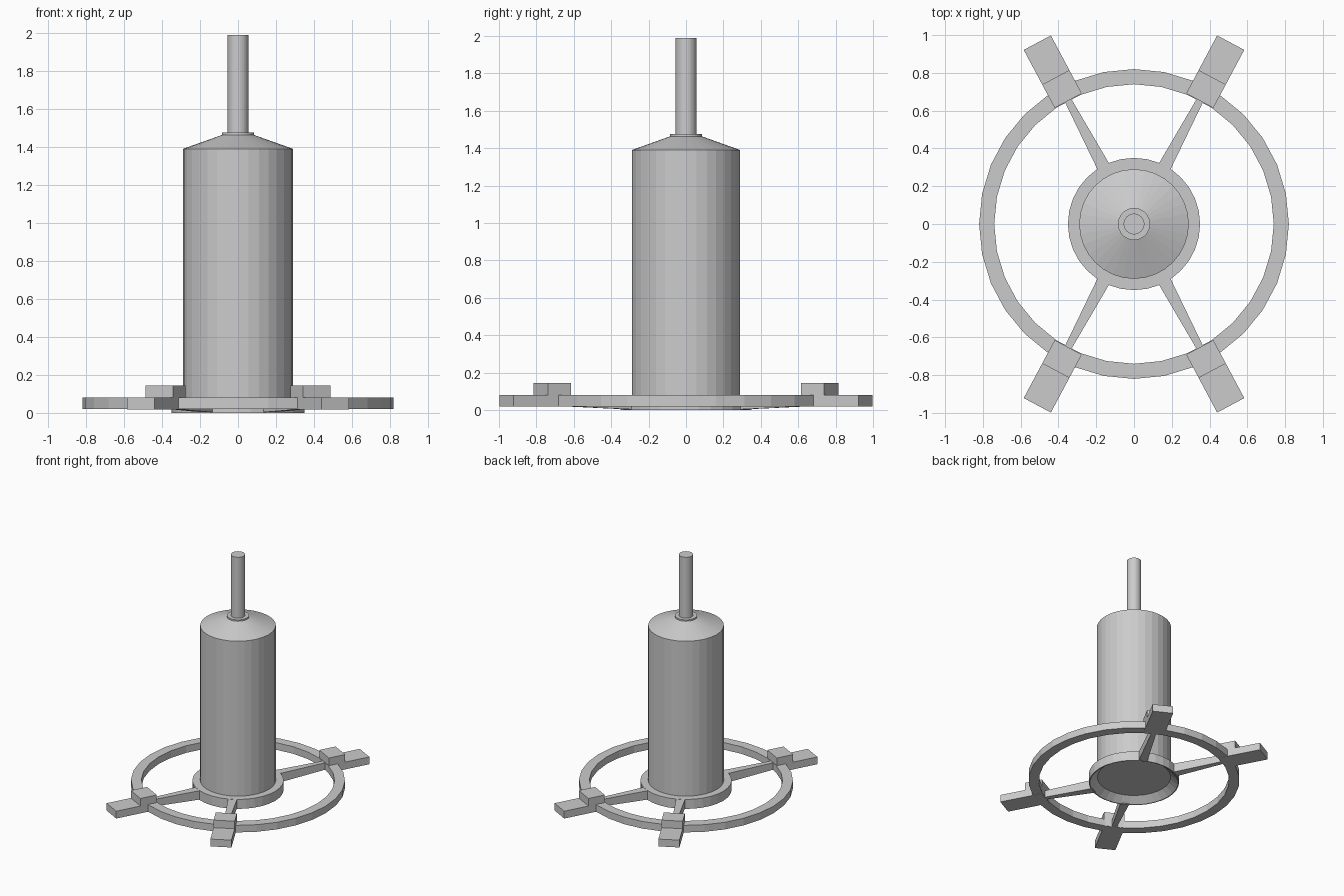
import bpy, bmesh
from math import sin, cos, pi, atan2
from mathutils import Matrix

if "Cube" in bpy.data.objects:
    bpy.data.objects.remove(bpy.data.objects["Cube"])

SIDES = 32
ARM_ANGLE = atan2(0.96, 0.512)


def finish(bm, name):
    bmesh.ops.recalc_face_normals(bm, faces=bm.faces)
    mesh = bpy.data.meshes.new(name)
    bm.to_mesh(mesh)
    bm.free()
    obj = bpy.data.objects.new(name, mesh)
    bpy.context.collection.objects.link(obj)
    return obj


def lathe(name, profile, closed=False):
    """Revolve (radius, z) points; open profiles are capped at both ends."""
    bm = bmesh.new()
    rings = [[bm.verts.new((r * sin(2 * pi * i / SIDES), r * cos(2 * pi * i / SIDES), z))
              for i in range(SIDES)] for r, z in profile]
    pairs = list(zip(rings, rings[1:]))
    if closed:
        pairs.append((rings[-1], rings[0]))
    else:
        bm.faces.new(rings[0])
        bm.faces.new(rings[-1])
    for a, b in pairs:
        for i in range(SIDES):
            j = (i + 1) % SIDES
            bm.faces.new((a[i], a[j], b[j], b[i]))
    return finish(bm, name)


def bar(name, inner, outer, angle):
    """Radial bar between two end sections given as (radius, width, z0, z1)."""
    bm = bmesh.new()
    a, b = [[bm.verts.new(p) for p in ((r, -w / 2, z0), (r, w / 2, z0),
                                       (r, w / 2, z1), (r, -w / 2, z1))]
            for r, w, z0, z1 in (inner, outer)]
    bm.faces.new(a)
    bm.faces.new(b)
    for i in range(4):
        j = (i + 1) % 4
        bm.faces.new((a[i], a[j], b[j], b[i]))
    bm.transform(Matrix.Rotation(angle, 4, 'Z'))
    return finish(bm, name)


# Main cylinder with conical shoulder
lathe("body", [(0.29, 0.05), (0.29, 1.39), (0.085, 1.463)])
# Thin collar and rod on top
lathe("collar", [(0.085, 1.455), (0.085, 1.475)])
lathe("rod", [(0.055, 1.46), (0.055, 1.99)])
# Hub skirt, hollow underneath
lathe("hub", [(0.35, 0.0), (0.35, 0.08), (0.285, 0.08), (0.285, 0.05), (0.343, 0.0)], closed=True)
# Outer rim
lathe("rim", [(0.74, 0.02), (0.82, 0.02), (0.82, 0.08), (0.74, 0.08)], closed=True)

# Four arms: tapered spoke, foot pad and raised block
angles = (ARM_ANGLE, pi - ARM_ANGLE, pi + ARM_ANGLE, -ARM_ANGLE)
for n, ang in enumerate(angles, 1):
    bar(f"spoke_{n}", (0.335, 0.07, 0.003, 0.079), (0.76, 0.036, 0.021, 0.079), ang)
    bar(f"foot_pad_{n}", (0.74, 0.163, 0.019, 0.081), (1.088, 0.163, 0.019, 0.081), ang)
    bar(f"block_{n}", (0.74, 0.163, 0.081, 0.145), (0.88, 0.163, 0.081, 0.145), ang)
